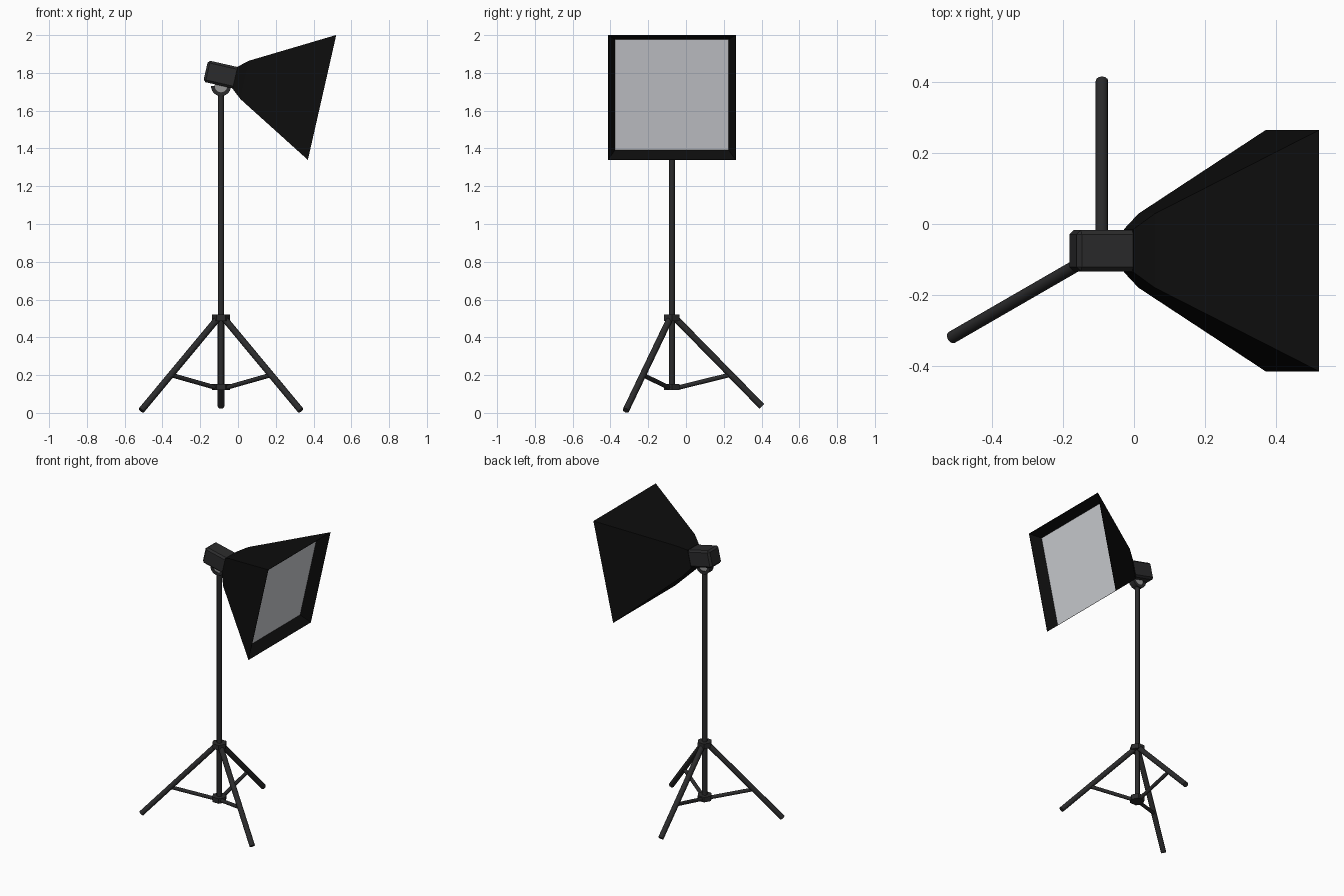
import bpy, bmesh, math
from mathutils import Vector, Matrix

if "Cube" in bpy.data.objects:
    bpy.data.objects.remove(bpy.data.objects["Cube"])


def material(name, rgb):
    m = bpy.data.materials.new(name)
    m.diffuse_color = (*rgb, 1)
    m.use_nodes = True
    m.node_tree.nodes["Principled BSDF"].inputs["Base Color"].default_value = m.diffuse_color
    return m


METAL = material("dark grey metal", (0.024, 0.024, 0.025))
CLOTH = material("black cloth", (0.004, 0.004, 0.004))
WHITE = material("white diffuser", (0.62, 0.63, 0.66))
STEEL = material("grey steel", (0.3, 0.3, 0.3))

AX, AY = -0.09, -0.075          # stand axis


def finish(bm, name, mats, smooth=False):
    bmesh.ops.recalc_face_normals(bm, faces=bm.faces)
    if smooth:
        for f in bm.faces:
            f.smooth = len(f.verts) == 4
    me = bpy.data.meshes.new(name)
    bm.to_mesh(me)
    bm.free()
    for m in mats:
        me.materials.append(m)
    ob = bpy.data.objects.new(name, me)
    bpy.context.collection.objects.link(ob)
    return ob


def rod(name, a, b, r, mat=METAL, sides=12):
    """Capped cylinder between two points."""
    a, b = Vector(a), Vector(b)
    d = b - a
    bm = bmesh.new()
    rot = Vector((0, 0, 1)).rotation_difference(d).to_matrix().to_4x4()
    bmesh.ops.create_cone(bm, cap_ends=True, segments=sides, radius1=r, radius2=r,
                          depth=d.length, matrix=Matrix.Translation((a + b) / 2) @ rot)
    return finish(bm, name, [mat], smooth=sides > 6)


def around(angle, r, z):
    return (AX + r * math.cos(angle), AY + r * math.sin(angle), z)


# Pole and its two hexagonal collars
rod("pole", (AX, AY, 0.125), (AX, AY, 1.70), 0.016)
for name, z in (("upper_collar", 0.487), ("lower_collar", 0.12)):
    bm = bmesh.new()
    for zz in (z, z + 0.034):
        bm.faces.new([bm.verts.new(around(i * math.pi / 3, 0.048, zz)) for i in range(6)])
    bmesh.ops.bridge_loops(bm, edges=bm.edges[:])
    finish(bm, name, [METAL])

# Tripod legs and braces
for i, deg in enumerate((90, 210, 330)):
    a = math.radians(deg)
    foot_r, foot_z = (0.477, 0.034) if deg == 90 else (0.487, 0.013)
    rod(f"leg_{i + 1}", around(a, 0.015, 0.505), around(a, foot_r, foot_z), 0.0175)
    rod(f"brace_{i + 1}", around(a, 0.03, 0.133), around(a, 0.302, 0.2), 0.012)

# Yoke: half ring on top of the pole, with a steel pivot inside
bm = bmesh.new()
rings = []
for k in range(13):
    t = math.pi + math.pi * k / 12
    rings.append([bm.verts.new((AX + r * math.cos(t), AY + y, 1.73 + r * math.sin(t)))
                  for r, y in ((0.053, -0.022), (0.053, 0.022), (0.033, 0.022), (0.033, -0.022))])
for p, q in zip(rings, rings[1:]):
    for j in range(4):
        bm.faces.new((p[j], p[j - 1], q[j - 1], q[j]))
bm.faces.new(rings[0])
bm.faces.new(rings[-1])
finish(bm, "yoke", [METAL])
rod("pivot", (AX, AY - 0.018, 1.73), (AX, AY + 0.018, 1.73), 0.034, STEEL, 16)

# Tilted frame of the lamp: local x runs out through the middle of the softbox rim
TILT = Matrix.Translation((0.445, AY, 1.67)) @ Matrix.Rotation(math.radians(12.8), 4, 'Y')

# Lamp head: bevelled box
bm = bmesh.new()
bmesh.ops.create_cube(bm, size=1, matrix=TILT @ Matrix.Translation((-0.546, 0, 0))
                      @ Matrix.Diagonal((0.172, 0.116, 0.116, 1)))
bmesh.ops.bevel(bm, geom=bm.edges[:], offset=0.012, segments=1, affect='EDGES')
finish(bm, "lamp_head", [METAL])

# Softbox: square sections from neck to rim, then back inside to the recessed diffuser
bm = bmesh.new()
loops = [[bm.verts.new(TILT @ Vector((s, h * cy, h * cz)))
          for cy, cz in ((-1, -1), (1, -1), (1, 1), (-1, 1))]
         for s, h in ((-0.472, 0.06), (-0.42, 0.104), (0, 0.339), (0, 0.336), (-0.065, 0.30))]
bm.faces.new(loops[0])
for p, q in zip(loops, loops[1:]):
    for j in range(4):
        bm.faces.new((p[j], p[j - 1], q[j - 1], q[j]))
bm.faces.new(loops[-1]).material_index = 1
finish(bm, "softbox", [CLOTH, WHITE])
